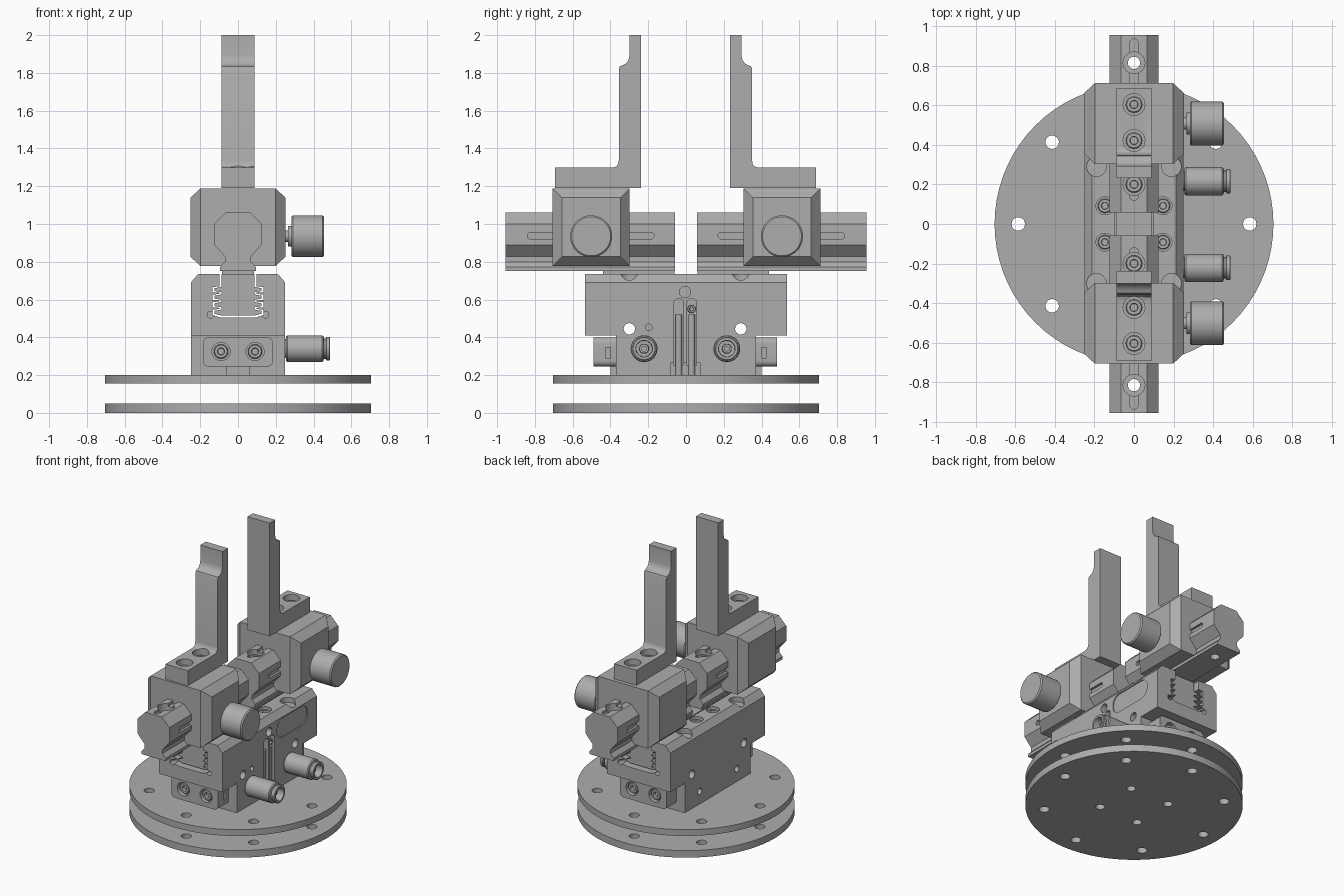
import bpy, bmesh, math
from mathutils import Vector

if "Cube" in bpy.data.objects:
    bpy.data.objects.remove(bpy.data.objects["Cube"], do_unlink=True)

metal = bpy.data.materials.new("machined grey")
metal.use_nodes = True
GREY = (0.42, 0.42, 0.42, 1)
metal.diffuse_color = GREY
metal.node_tree.nodes["Principled BSDF"].inputs["Base Color"].default_value = GREY

AXES = {"x": lambda u, v, d: (d, u, v),
        "y": lambda u, v, d: (u, d, v),
        "z": lambda u, v, d: (u, v, d)}


def skin(name, rings, loop=False):
    """Bridge equal rings of points into a closed solid."""
    bm = bmesh.new()
    rows = [[bm.verts.new(p) for p in ring] for ring in rings]
    n = len(rows[0])
    pairs = list(zip(rows, rows[1:])) + ([(rows[-1], rows[0])] if loop else [])
    for a, b in pairs:
        for i in range(n):
            bm.faces.new((a[i], a[(i + 1) % n], b[(i + 1) % n], b[i]))
    if not loop:
        bm.faces.new(rows[0])
        bm.faces.new(rows[-1])
    bmesh.ops.recalc_face_normals(bm, faces=bm.faces)
    mesh = bpy.data.meshes.new(name)
    bm.to_mesh(mesh)
    bm.free()
    mesh.materials.append(metal)
    ob = bpy.data.objects.new(name, mesh)
    bpy.context.collection.objects.link(ob)
    return ob


def prism(name, pts, axis, a, b):
    return skin(name, [[AXES[axis](u, v, d) for u, v in pts] for d in (a, b)])


def circle(u, v, r, n=32):
    return [(u + r * math.cos(t), v + r * math.sin(t))
            for t in (2 * math.pi * i / n for i in range(n))]


def rect(u0, u1, v0, v1, r=0):
    if not r:
        return [(u0, v0), (u1, v0), (u1, v1), (u0, v1)]
    pts = []
    corners = [(u1 - r, v1 - r), (u0 + r, v1 - r), (u0 + r, v0 + r), (u1 - r, v0 + r)]
    for q, (u, v) in enumerate(corners):
        for k in range(7):
            t = (q + k / 6) * math.pi / 2
            pts.append((u + r * math.cos(t), v + r * math.sin(t)))
    return pts


def mirrored(half):
    return half + [(-u, v) for u, v in reversed(half)]


def lathe(name, axis, u, v, profile, n=40):
    """Turned part from (distance, radius) steps along an axis."""
    return skin(name, [[AXES[axis](p, q, d) for p, q in circle(u, v, r, n)]
                       for d, r in profile])


def cut(ob, pts, axis, a, b):
    tool = prism("cutter", pts, axis, a, b)
    tool.hide_render = True
    mod = ob.modifiers.new("cut", "BOOLEAN")
    mod.operation, mod.solver, mod.object = "DIFFERENCE", "EXACT", tool
    bpy.context.view_layer.objects.active = ob
    bpy.ops.object.modifier_apply(modifier=mod.name)
    bpy.data.objects.remove(tool, do_unlink=True)


def screw(name, axis, u, v, d, r, out=1):
    """Socket screw whose head reaches level d."""
    lathe(name, axis, u, v, [(d - 0.04 * out, r), (d - 0.005 * out, r), (d, r * 0.88),
                             (d, r * 0.5), (d - 0.02 * out, r * 0.45)], 24)


# Round plates with bolt circle
for name, z0, z1 in (("lower_plate", 0, 0.05), ("upper_plate", 0.155, 0.2)):
    plate = prism(name, circle(0, 0, 0.705, 72), "z", z0, z1)
    for i in range(8):
        t = i * math.pi / 4
        cut(plate, circle(0.585 * math.cos(t), 0.585 * math.sin(t), 0.034, 20), "z", z0 - 0.1, z1 + 0.1)
    for i in range(4):
        t = (i + 0.5) * math.pi / 2
        cut(plate, circle(0.22 * math.cos(t), 0.22 * math.sin(t), 0.03, 20), "z", z0 - 0.1, z1 + 0.1)


# Main body: wide head on a shorter foot
def comb(grow):
    half = [(0, 0.515 - grow), (0.085 + grow, 0.515 - grow)]
    for i in range(4):
        z = 0.525 + i * 0.04
        half += [(0.125 + grow, z - grow * 0.6), (0.125 + grow, z + 0.015 + grow * 0.6),
                 (0.088 + grow, z + 0.022 + grow * 0.3), (0.088 + grow, z + 0.034 - grow * 0.3)]
    return half


body = prism("body", rect(-0.535, 0.535, 0.41, 0.735), "x", -0.25, 0.25)
for s in (-1, 1):
    cut(body, [(s * 0.21, 0.737), (s * 0.3, 0.737), (s * 0.3, 0.65), (s * 0.25, 0.69)], "y", -1, 1)
cut(body, mirrored(comb(0.01)[1:] + [(0.098, 0.8)]), "y", -1, 1)
foot = prism("foot", rect(-0.37, 0.37, 0.2, 0.41), "x", -0.25, 0.25)
slide = prism("toothed_slide", mirrored(comb(0)[1:] + [(0.088, 0.732)]), "y", -0.5, 0.5)
for y in (-0.3, 0.29):
    for part in (body, foot, slide):
        cut(part, circle(y, 0.445, 0.03, 24), "x", -0.4, 0.4)
    for sx in (-1, 1):
        cut(body, circle(sx * 0.19, y, 0.05, 24), "z", 0.7, 0.8)
for sx in (-1, 1):
    for sy in (-1, 1):
        cut(body, circle(sx * 0.147, sy * 0.092, 0.045, 24), "z", 0.69, 0.8)
        screw("top_screw", "z", sx * 0.147, sy * 0.092, 0.72, 0.036)
        cut(body, circle(sx * 0.145, 0.52, 0.018, 16), "y", sy * 0.48, sy * 0.6)
for y in (-0.22, 0.2):
    cut(foot, circle(y, 0.29, 0.022, 16), "x", -0.3, -0.2)

# Side details: rods in slots, sight holes, recessed label panel
cut(body, circle(-0.005, 0.64, 0.03, 24), "x", 0.2, 0.3)
cut(body, circle(-0.197, 0.453, 0.018, 16), "x", 0.2, 0.3)
cut(body, rect(0.085, 0.43, 0.545, 0.68, 0.06), "x", 0.243, 0.3)
for y in (-0.038, 0.03):
    cut(body, rect(y - 0.026, y + 0.026, 0.3, 0.605, 0.025), "x", 0.205, 0.3)
    cut(foot, rect(y - 0.026, y + 0.026, 0.25, 0.5), "x", 0.205, 0.3)
    lathe("guide_rod", "z", 0.228, y, [(0.2, 0.018), (0.52, 0.018)], 20)
cut(foot, rect(-0.082, 0.074, 0.15, 0.268), "x", 0.23, 0.3)
screw("slot_screw", "x", 0.03, 0.55, 0.24, 0.022)

# End clamps with two screws each
for s, y1 in ((-1, 0.49), (1, 0.482)):
    clamp = prism("end_clamp", rect(-0.185, 0.185, 0.245, 0.4, 0.03), "y", s * 0.36, s * y1)
    cut(clamp, rect(min(s * 0.4, s * 0.425), max(s * 0.4, s * 0.425), 0.29, 0.345), "x", 0.16, 0.25)
    for x in (-0.09, 0.09):
        cut(clamp, circle(x, 0.325, 0.048, 24), "y", s * (y1 - 0.03), s * 0.6)
        screw("clamp_screw", "y", x, 0.325, s * (y1 - 0.01), 0.038, s)
    prism("clamp_foot", rect(-0.06, 0.06, 0.2, 0.25), "y", s * 0.3, s * 0.4)

# Lower adjusters: hollow turned sleeves
for y in (-0.222, 0.216):
    lathe("lower_adjuster", "x", y, 0.34,
          [(0.2, 0.05), (0.255, 0.05), (0.255, 0.066), (0.262, 0.071), (0.445, 0.071), (0.452, 0.066),
           (0.455, 0.054), (0.465, 0.054), (0.468, 0.062), (0.485, 0.062), (0.488, 0.058),
           (0.488, 0.044), (0.4, 0.042), (0.4, 0.026), (0.45, 0.024), (0.45, 0.012), (0.42, 0.012)])

# Two opposed upper stages
RAIL = mirrored([(0.095, 0.752), (0.095, 0.772), (0.07, 0.8), (0.07, 0.828),
                 (0.125, 0.89), (0.125, 1.0), (0.065, 1.06)])
ARM = [(0.235, 1.19), (0.69, 1.19), (0.69, 1.298), (0.385, 1.298), (0.367, 1.304), (0.357, 1.316),
       (0.353, 1.335), (0.353, 1.82), (0.347, 1.835), (0.333, 1.84), (0.314, 1.85), (0.302, 1.868),
       (0.297, 1.89), (0.297, 2.0), (0.235, 2.0)]
for s, side, shift in ((-1, "front", 0), (1, "back", 0.006)):
    mid = s * 0.502 + shift
    rail = prism(side + "_rail", RAIL, "y", s * 0.058, s * 0.955)
    for sx in (-1, 1):
        cut(rail, rect(min(s * 0.17, s * 0.84), max(s * 0.17, s * 0.84), 0.921, 0.955, 0.016),
            "x", sx * 0.108, sx * 0.2)
    cut(rail, rect(-0.02, 0.02, min(s * 0.12, s * 0.935), max(s * 0.12, s * 0.935), 0.018), "z", 1.04, 1.1)
    for y in (0.2, 0.815):
        cut(rail, circle(0, s * y, 0.055, 28), "z", 1.0, 1.1)
        cut(rail, circle(0, s * y, 0.031, 24), "z", 0.7, 1.1)
    screw(side + "_rail_screw", "z", 0, s * 0.2, 1.03, 0.042)
    prism(side + "_rail_foot", rect(-0.085, 0.085, min(s * 0.06, s * 0.44), max(s * 0.06, s * 0.44)),
          "z", 0.73, 0.753)

    # Carriage block, tapered on both sides
    rings = []
    for x, inset in ((-0.252, 0.05), (-0.198, 0), (0.198, 0), (0.252, 0.05)):
        w, h = 0.204 - inset, 0.206 - inset
        rings.append([(x, y, z) for y, z in rect(mid - w, mid + w, 0.983 - h, 0.983 + h)])
    skin(side + "_carriage", rings)

    # Carriage knob on its stem
    lathe(side + "_knob", "x", mid, 0.935,
          [(0.2, 0.03), (0.265, 0.03), (0.265, 0.055), (0.283, 0.055), (0.283, 0.104), (0.29, 0.111),
           (0.447, 0.111), (0.455, 0.103)], 48)

    # Upright arm bolted to the carriage
    arm = prism(side + "_arm", [(s * y - 0.003, z) for y, z in ARM], "x", -0.088, 0.088)
    for y in (0.422, 0.604):
        cut(arm, circle(0, s * y, 0.055, 28), "z", 1.23, 1.34)
        screw(side + "_arm_screw", "z", 0, s * y, 1.265, 0.042)

# Soft shading on turned surfaces, crisp machined edges
bpy.ops.object.select_all(action="DESELECT")
for ob in bpy.context.collection.objects:
    if ob.type == "MESH":
        ob.select_set(True)
        bpy.context.view_layer.objects.active = ob
bpy.ops.object.shade_smooth_by_angle(angle=math.radians(30))
